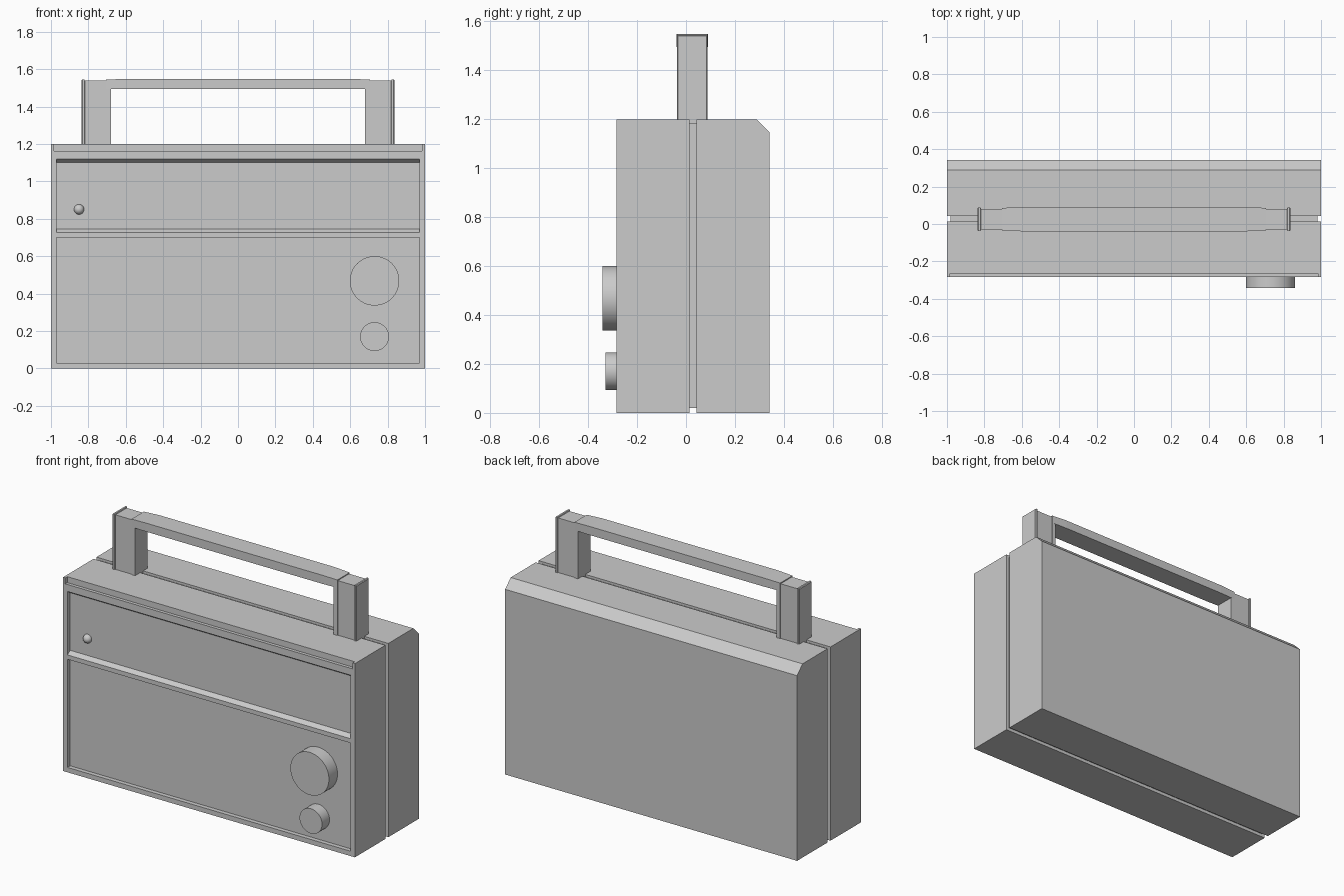
import bpy, bmesh, math

if "Cube" in bpy.data.objects:
    bpy.data.objects.remove(bpy.data.objects["Cube"])


def finish(name, bm):
    bmesh.ops.recalc_face_normals(bm, faces=bm.faces)
    me = bpy.data.meshes.new(name)
    bm.to_mesh(me)
    bm.free()
    ob = bpy.data.objects.new(name, me)
    bpy.context.collection.objects.link(ob)
    return ob


def loft(name, rings):
    """Join equal-length point rings into a closed solid."""
    bm = bmesh.new()
    vs = [[bm.verts.new(p) for p in r] for r in rings]
    n = len(vs[0])
    for a, b in zip(vs, vs[1:]):
        for i in range(n):
            j = (i + 1) % n
            bm.faces.new((a[i], a[j], b[j], b[i]))
    bm.faces.new(vs[0])
    bm.faces.new(vs[-1])
    return finish(name, bm)


def prism(name, x0, x1, profile):
    """Extrude a (y, z) profile along x."""
    return loft(name, [[(x, y, z) for y, z in profile] for x in (x0, x1)])


def rect(y0, y1, z0, z1):
    return [(y0, z0), (y1, z0), (y1, z1), (y0, z1)]


def cut(target, cutter):
    mod = target.modifiers.new("cut", 'BOOLEAN')
    mod.operation = 'DIFFERENCE'
    mod.solver = 'EXACT'
    mod.object = cutter
    bpy.context.view_layer.objects.active = target
    bpy.ops.object.modifier_apply(modifier=mod.name)
    bpy.data.objects.remove(cutter)


F, B = -0.284, 0.341      # front and back planes
D = F + 0.027             # recessed panel plane

# Front shell with top lip notch and two recessed panels
shell = prism("front_shell", -1, 1, rect(F, 0.014, 0, 1.2))
o = F - 0.05
cut(shell, prism("cut_lip", -0.985, 0.985, rect(o, F + 0.02, 1.163, 1.25)))
cut(shell, prism("cut_lower", -0.97, 0.97, rect(o, D, 0.03, 0.70)))
cut(shell, prism("cut_upper", -0.97, 0.97,
                 [(o, 0.727), (F, 0.727), (D, 0.745), (D, 1.102), (F, 1.12), (o, 1.12)]))

# Back shell with chamfered top edge, and the core forming the seam groove
prism("back_shell", -1, 1,
      [(0.043, 0), (B, 0), (B, 1.147), (B - 0.053, 1.2), (0.043, 1.2)])
prism("seam_core", -0.98, 0.98, rect(0.0, 0.06, 0.02, 1.185))


# Knobs
def knob(name, x, z, r, y_front):
    ring = [(x + r * math.cos(a), z + r * math.sin(a))
            for a in (2 * math.pi * i / 64 for i in range(64))]
    return loft(name, [[(px, y, pz) for px, pz in ring] for y in (D + 0.01, y_front)])


smooth = [knob("tuning_knob", 0.73, 0.468, 0.132, -0.341),
          knob("volume_knob", 0.73, 0.17, 0.077, -0.33)]

# Small round button on the upper panel
bm = bmesh.new()
bmesh.ops.create_uvsphere(bm, u_segments=32, v_segments=16, radius=0.027)
bmesh.ops.translate(bm, verts=bm.verts, vec=(-0.85, D - 0.0, 0.85))
smooth.append(finish("round_button", bm))

for ob in smooth:
    bpy.ops.object.select_all(action='DESELECT')
    ob.select_set(True)
    bpy.context.view_layer.objects.active = ob
    bpy.ops.object.shade_smooth_by_angle(angle=math.radians(35))

# Handle: grip tapering at its ends, posts, inner sleeves and outer caps
stations = [(-0.705, 0.004), (-0.6, 0), (0.6, 0), (0.705, 0.004)]
loft("handle_grip", [[(x, y, z) for y, z in rect(-0.039 + t, 0.09 - t, 1.495, 1.548 - t)]
                     for x, t in stations])
for s, side in ((-1, "left"), (1, "right")):
    prism(side + "_handle_post", s * 0.70, s * 0.825, rect(-0.03, 0.081, 1.18, 1.538))
    prism(side + "_handle_sleeve", s * 0.68, s * 0.705, rect(-0.035, 0.086, 1.18, 1.50))
    c = 0.004
    loft(side + "_handle_cap", [[(s * x, y, z) for y, z in rect(-0.037 + t, 0.088 - t, 1.18, 1.544 - t)]
                                for x, t in ((0.819, c), (0.822, 0), (0.832, 0), (0.836, c))])
